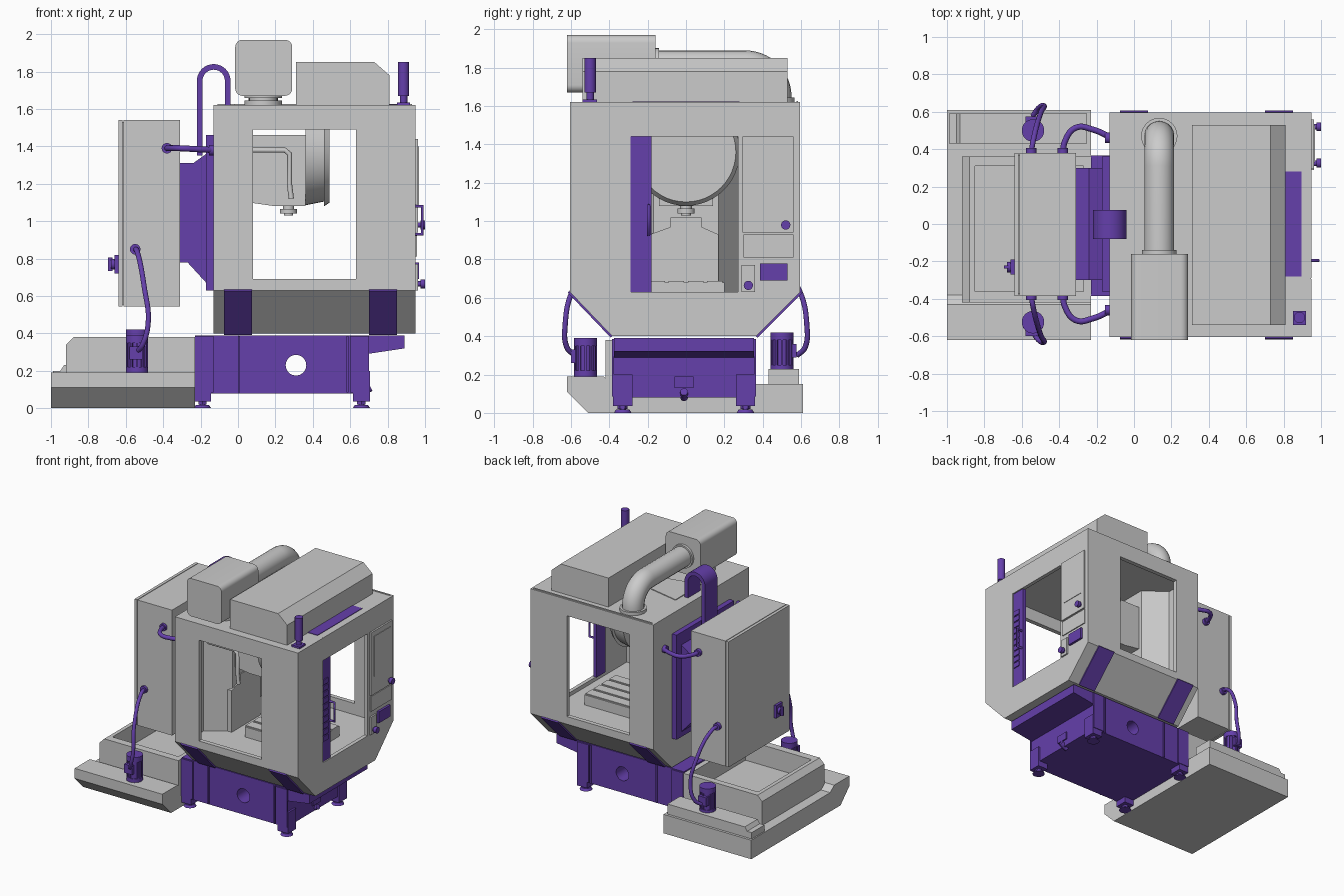
import bpy, bmesh, math
from mathutils import Vector

if "Cube" in bpy.data.objects:
    bpy.data.objects.remove(bpy.data.objects["Cube"])

purple = bpy.data.materials.new("purple_paint")
purple.diffuse_color = (0.13, 0.05, 0.41, 1)
purple.use_nodes = True
purple.node_tree.nodes["Principled BSDF"].inputs["Base Color"].default_value = purple.diffuse_color


def finish(name, bm, mat=None, smooth=False):
    bmesh.ops.recalc_face_normals(bm, faces=bm.faces)
    me = bpy.data.meshes.new(name)
    bm.to_mesh(me)
    bm.free()
    ob = bpy.data.objects.new(name, me)
    bpy.context.collection.objects.link(ob)
    if mat:
        me.materials.append(mat)
    if smooth:
        bpy.ops.object.select_all(action='DESELECT')
        ob.select_set(True)
        bpy.context.view_layer.objects.active = ob
        bpy.ops.object.shade_smooth_by_angle(angle=math.radians(35))
    return ob


def prism(name, pts, axis, t0, t1, mat=None, smooth=False):
    put = {'x': lambda a, b, t: (t, a, b), 'y': lambda a, b, t: (a, t, b), 'z': lambda a, b, t: (a, b, t)}[axis]
    bm = bmesh.new()
    lo, hi = [[bm.verts.new(put(a, b, t)) for a, b in pts] for t in (t0, t1)]
    bm.faces.new(lo)
    bm.faces.new(hi)
    n = len(pts)
    for i in range(n):
        j = (i + 1) % n
        bm.faces.new((lo[i], lo[j], hi[j], hi[i]))
    return finish(name, bm, mat, smooth)


def box(name, x, y, z, mat=None):
    return prism(name, [(x[0], y[0]), (x[1], y[0]), (x[1], y[1]), (x[0], y[1])], 'z', z[0], z[1], mat)


def cyl(name, p, q, r, mat=None, r2=None, seg=32):
    p, q = Vector(p), Vector(q)
    bm = bmesh.new()
    bmesh.ops.create_cone(bm, cap_ends=True, segments=seg, radius1=r, radius2=r if r2 is None else r2, depth=(q - p).length)
    ob = finish(name, bm, mat, True)
    ob.location = (p + q) / 2
    ob.rotation_euler = (q - p).to_track_quat('Z', 'Y').to_euler()
    return ob


def tube(name, pts, r, mat=None, kind='BEZIER'):
    cu = bpy.data.curves.new(name, 'CURVE')
    cu.dimensions, cu.bevel_depth, cu.bevel_resolution, cu.use_fill_caps = '3D', r, 4, True
    sp = cu.splines.new(kind)
    if kind == 'BEZIER':
        sp.bezier_points.add(len(pts) - 1)
        for b, p in zip(sp.bezier_points, pts):
            b.co = p
            b.handle_left_type = b.handle_right_type = 'AUTO'
    else:
        sp.points.add(len(pts) - 1)
        for b, p in zip(sp.points, pts):
            b.co = (*p, 1)
    ob = bpy.data.objects.new(name, cu)
    bpy.context.collection.objects.link(ob)
    if mat:
        cu.materials.append(mat)
    return ob


def cut(ob, *cutters):
    for c in cutters:
        m = ob.modifiers.new("cut", 'BOOLEAN')
        m.operation, m.solver, m.object = 'DIFFERENCE', 'EXACT', c
    dg = bpy.context.evaluated_depsgraph_get()
    me = bpy.data.meshes.new_from_object(ob.evaluated_get(dg))
    ob.modifiers.clear()
    ob.data = me
    for c in cutters:
        bpy.data.objects.remove(c)


def arc(cx, cz, r, a0, a1, n):
    return [(cx + r * math.cos(math.radians(a0 + (a1 - a0) * i / n)),
             cz + r * math.sin(math.radians(a0 + (a1 - a0) * i / n))) for i in range(n + 1)]


# coolant tank with open chip tray
prism("coolant_tank", [(-.62, .11), (-.51, 0), (.61, 0), (.61, .15), (-.38, .15), (-.43, .19), (-.62, .19)], 'x', -1, -.23)
tray = prism("chip_tray", [(-.92, .14), (-.23, .14), (-.23, .38), (-.88, .38), (-.92, .34)], 'y', -.42, .36)
cut(tray, box("c", (-.85, -.27), (-.36, .31), (.22, .5)))
prism("tank_rear_step", [(-.99, .14), (-.25, .14), (-.25, .23), (-.93, .23), (-.95, .2), (-.99, .2)], 'y', .43, .59)

# coolant pumps
for tag, y, z in (("front", -.525, .19), ("rear", .5, .22)):
    cyl(tag + "_pump", (-.54, y, z), (-.54, y, z + .19), .052, purple)
    cyl(tag + "_pump_cap", (-.54, y, z + .16), (-.54, y, z + .2), .06, purple)
    cyl(tag + "_pump_foot", (-.54, y, z), (-.54, y, z + .03), .06, purple)
    for i in range(12):
        a = i * math.pi / 6
        f = box(tag + "_pump_fin", (.045, .06), (-.005, .005), (.03, .16), purple)
        f.location, f.rotation_euler = (-.54, y, z), (0, 0, a)
    s = -1 if y < 0 else 1
    box(tag + "_pump_terminal", (-.58, -.51), (y + s * .04, y + s * .075), (z + .07, z + .14), purple)
    tube(tag + "_pump_hose", [(-.55, s * .38, .85), (-.54, s * .44, .84), (-.5, s * .59, .64),
                              (-.48, s * .63, .46), (-.51, s * .62, .34), (-.54, s * .58, .3)], .014, purple)

# machine base, bored through
base = prism("machine_base", [(-.23, .08), (.69, .08), (.69, .29), (.89, .32), (.89, .39), (-.23, .39)], 'y', -.375, .355, purple)
cut(base, cyl("c", (.31, -.6, .23), (.31, .6, .23), .055))
box("base_label_plate", (.68, .7), (-.06, .04), (.13, .19), purple)
cyl("base_drain", (.65, -.01, .08), (.71, -.01, .11), .02, purple)
for y in (-.38, .36):
    for x0, x1 in ((-.23, -.13), (0, .012), (.58, .59), (.6, .7)):
        box("base_rib", (x0, x1), (y - .005, y + .005), (.085, .385), purple)
for x in (-.19, .66):
    for y in (-.33, .31):
        box("leg_block", (x - .045, x + .045), (y - .05, y + .05), (.035, .2), purple)
        cyl("foot_pad", (x, y, 0), (x, y, .018), .046, purple, .035)
        cyl("foot_bolt", (x, y, .015), (x, y, .1), .016, purple)
        cyl("foot_nut", (x, y, .02), (x, y, .035), .026, purple, seg=6)

# enclosure shell with front, rear and right openings
shell = prism("enclosure", [(-.605, .63), (-.385, .4), (.365, .4), (.595, .63), (.595, 1.62), (-.605, 1.62)], 'x', -.13, .95)
cut(shell, box("c", (-.1, .92), (-.57, .56), (.6, 1.59)), box("c", (.08, .63), (-1, 1), (.69, 1.49)),
    box("c", (.85, 1.1), (-.29, .27), (.63, 1.44)), box("c", (.945, 1.1), (-.293, -.288), (.3, 1.7)))
for x in (0, .775):
    for s, pts in (("front", [(-.61, .635), (-.385, .4), (-.392, .392), (-.617, .627)]),
                   ("rear", [(.6, .635), (.365, .4), (.372, .392), (.607, .627)])):
        prism(s + "_slope_cover", pts, 'x', x - .075, x + .075, purple)

# right side door strip, handle and control panels
box("door_strip", (.91, .94), (-.29, -.18), (.63, 1.44), purple)
for i in range(10):
    z = .79 + i * .05
    box("strip_slot", (.938, .947), (-.28, -.22), (z, z + .04), purple)
tube("door_handle", [(.93, -.195, .93), (.985, -.195, .93), (.985, -.195, 1.08), (.93, -.195, 1.08)], .009, purple, 'POLY')
box("control_panel", (.945, .963), (.295, .56), (.94, 1.44))
box("control_screen", (.96, .967), (.33, .53), (1.08, 1.4))
box("keyboard_panel", (.945, .958), (.3, .56), (.81, .93))
box("control_pocket", (.945, .963), (.29, .36), (.63, .77))
box("control_tray", (.945, .968), (.385, .53), (.69, .78), purple)
for y, z in ((.325, .665), (.52, .98)):
    cyl("knob_stem", (.95, y, z), (.98, y, z), .014, purple)
    cyl("knob", (.975, y, z), (1, y, z), .024, purple)

# roof: sloped cover, window, beacon
prism("roof_cover", [(.31, 1.62), (.81, 1.62), (.81, 1.78), (.73, 1.85), (.31, 1.85)], 'y', -.54, .53)
box("roof_window", (.81, .895), (-.28, .28), (1.61, 1.624), purple)
box("roof_rim", (-.11, .93), (.575, .585), (1.61, 1.626))
prism("roof_wedge", [(-.02, -.16), (.31, -.09), (.31, .09), (-.02, .16)], 'z', 1.61, 1.626)
box("beacon_base", (.85, .92), (-.54, -.465), (1.62, 1.635), purple)
cyl("beacon_neck", (.885, -.5, 1.63), (.885, -.5, 1.68), .02, purple)
cyl("beacon", (.885, -.5, 1.67), (.885, -.5, 1.85), .03, purple)

# mist collector and exhaust duct
r = .04
rounded = arc(.25, 1.93, r, 0, 90, 6) + arc(.025, 1.93, r, 90, 180, 6) + arc(.025, 1.71, r, 180, 270, 6) + arc(.25, 1.71, r, 270, 360, 6)
prism("mist_collector", rounded, 'y', -.62, -.16, None, True)
for z, w in ((1.62, .1), (1.645, .075), (1.66, .1)):
    cyl("collector_mount", (.135, -.39, z), (.135, -.39, z + .025), w)
elbow = [(.135, y, z) for y, z in arc(.31, 1.65, .16, 90, 0, 16)]
tube("exhaust_duct", [(.135, -.17, 1.81)] + elbow + [(.135, .47, 1.62)], .08, None, 'POLY').data.bevel_resolution = 8
cyl("duct_collar", (.135, -.17, 1.81), (.135, -.14, 1.81), .092)
cyl("duct_flange", (.135, .47, 1.62), (.135, .47, 1.645), .097)

# cable carrier loop
loop = [(-.22, 1.35)] + arc(-.13, 1.75, .09, 180, 0, 16) + [(-.04, 1.5), (-.07, 1.5)] + arc(-.13, 1.75, .06, 0, 180, 16) + [(-.19, 1.35)]
prism("cable_carrier", loop, 'y', -.08, .075, purple, True)

# rear column joining enclosure and cabinet
prism("rear_column", [(-.31, .78), (-.27, .78), (-.16, .66), (-.13, .66), (-.13, 1.4), (-.17, 1.36), (-.24, 1.31), (-.31, 1.31)], 'y', -.3, .3, purple)
box("column_plate", (-.17, -.13), (-.36, .36), (.63, 1.46), purple)

# electrical cabinet, switch and hoses
box("electrical_cabinet", (-.612, -.31), (-.385, .38), (.545, 1.54))
box("cabinet_door", (-.64, -.617), (-.385, .38), (.545, 1.54))
box("door_gasket", (-.62, -.61), (-.375, .37), (.555, 1.53))
box("main_switch", (-.66, -.635), (-.27, -.19), (.72, .82), purple)
cyl("switch_knob", (-.66, -.23, .77), (-.68, -.23, .77), .028, purple)
box("switch_lever", (-.695, -.67), (-.238, -.222), (.735, .805), purple)
for s in (-1, 1):
    for x, z in ((-.55, .85), (-.38, 1.39)):
        cyl("hose_gland", (x, s * .37, z), (x, s * .405, z), .028, purple)
    tube("cabinet_hose", [(-.38, s * .38, 1.39), (-.37, s * .44, 1.39), (-.31, s * .515, 1.39),
                          (-.22, s * .505, 1.385), (-.12, s * .46, 1.38)], .016, purple)
    cyl("enclosure_gland", (-.155, s * .46, 1.38), (-.125, s * .46, 1.38), .028, purple)

# interior: column, spindle head, tool drum, table, wash pipe
prism("inner_column", [(-.11, -.3), (.07, -.17), (.07, .17), (-.11, .3)], 'z', .59, 1.6)
prism("saddle", [(-.19, .6), (.17, .6), (.17, .93), (.08, .97), (.08, 1.02), (-.08, 1.02), (-.08, .97), (-.19, .93)], 'x', 0, .078)
prism("spindle_head", [(.06, 1.1), (.2, 1.08), (.36, 1.08), (.36, 1.46), (.06, 1.46)], 'y', -.14, .14)
for z, w in ((1.06, .03), (1.04, .045), (1.03, .025)):
    cyl("spindle_nose", (.27, 0, z), (.27, 0, z + .025), w)
cyl("tool_drum", (.36, 0, 1.36), (.46, 0, 1.36), .275, None, .255, 48)
cyl("drum_rim", (.46, 0, 1.36), (.49, 0, 1.36), .28, None, .26, 48)
box("work_table", (.2, .75), (-.2, .2), (.6, .68))
for i in range(4):
    box("table_slat", (.2, .75), (-.19 + i * .1, -.11 + i * .1), (.68, .688))
tube("wash_pipe", [(.02, -.4, 1.38), (.25, -.4, 1.38), (.275, -.4, 1.36), (.275, -.4, 1.2), (.285, -.4, 1.12)], .014, None, 'POLY')
